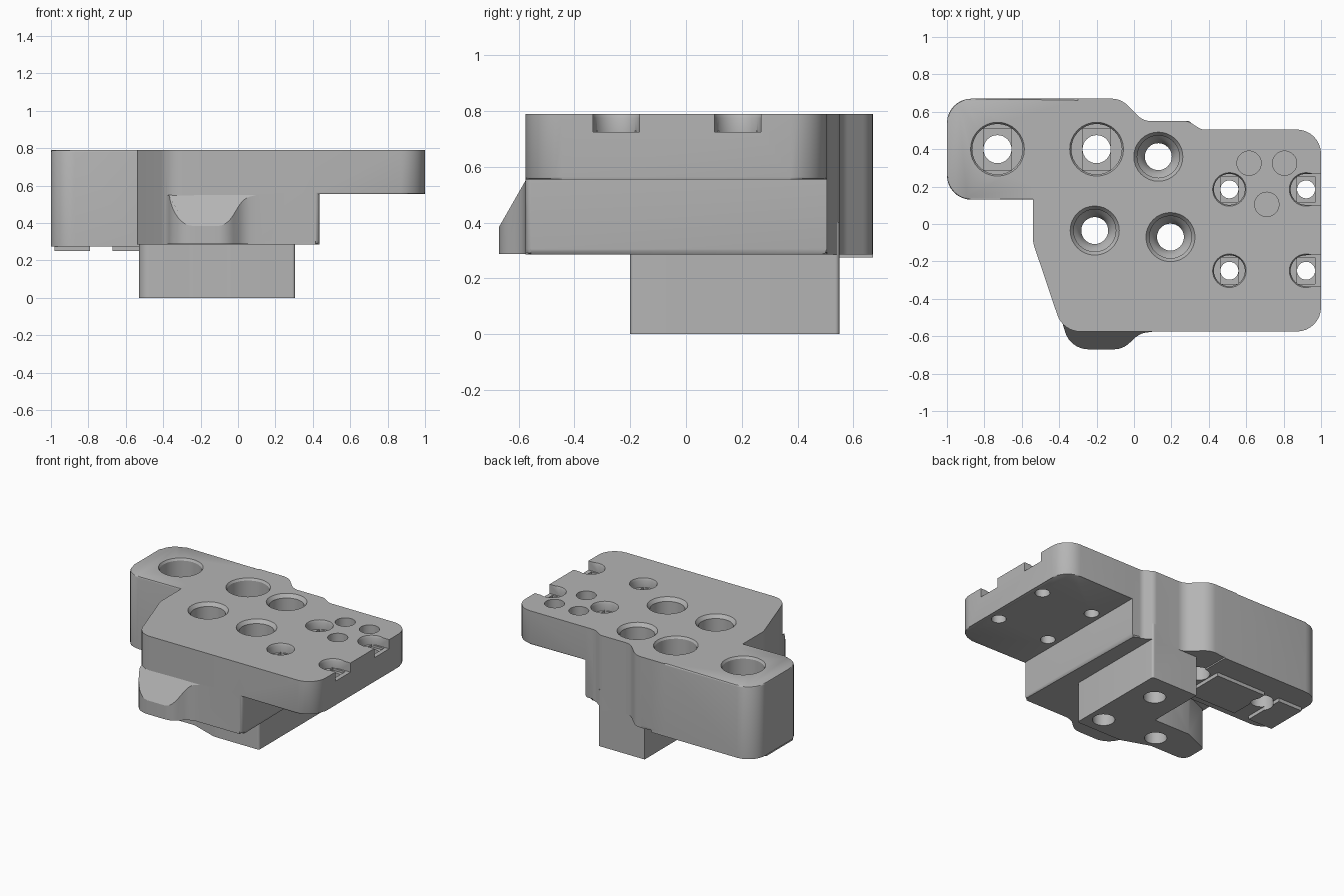
import bpy, bmesh, math
from mathutils import Vector

cube = bpy.data.objects.get("Cube")
if cube:
    bpy.data.objects.remove(cube, do_unlink=True)

grey = bpy.data.materials.new("plain_grey")
grey.use_nodes = True
colour = (0.46, 0.46, 0.46, 1)
grey.diffuse_color = colour
grey.node_tree.nodes["Principled BSDF"].inputs["Base Color"].default_value = colour
TOP = 0.79


def rounded(corners, steps=8):
    """Outline from (x, y, radius) corners, each replaced by an arc."""
    pts = []
    for i, (x, y, r) in enumerate(corners):
        p = Vector((x, y))
        if r == 0:
            pts.append(p)
            continue
        a = (Vector(corners[i - 1][:2]) - p).normalized()
        b = (Vector(corners[(i + 1) % len(corners)][:2]) - p).normalized()
        half = a.angle(b) / 2
        centre = p + (a + b).normalized() * r / math.sin(half)
        start = p + a * r / math.tan(half) - centre
        end = p + b * r / math.tan(half) - centre
        sweep = math.pi - 2 * half
        for k in range(steps + 1):
            t = k / steps
            pts.append(centre + (start * math.sin((1 - t) * sweep)
                                 + end * math.sin(t * sweep)) / math.sin(sweep))
    return pts


def finish(name, bm):
    bmesh.ops.recalc_face_normals(bm, faces=bm.faces[:])
    mesh = bpy.data.meshes.new(name)
    bm.to_mesh(mesh)
    bm.free()
    mesh.materials.append(grey)
    ob = bpy.data.objects.new(name, mesh)
    bpy.context.collection.objects.link(ob)
    return ob


def prism(name, outline, low, high, bevel=0, bevel_z=None, slope=None):
    bm = bmesh.new()
    rings = [[bm.verts.new((p[0], p[1], z)) for p in outline] for z in (low, high)]
    n = len(outline)
    bm.faces.new(rings[0])
    bm.faces.new(rings[1])
    for i in range(n):
        j = (i + 1) % n
        bm.faces.new((rings[0][i], rings[0][j], rings[1][j], rings[1][i]))
    if slope:
        for v in rings[1]:
            v.co.z = slope(v.co.y)
    if bevel:
        rim = [e for e in bm.edges if all(abs(v.co.z - bevel_z) < 1e-4 for v in e.verts)]
        bmesh.ops.bevel(bm, geom=rim, offset=bevel, segments=2, profile=0.5, affect='EDGES')
    return finish(name, bm)


def box(name, x0, x1, y0, y1, z0, z1):
    return prism(name, [(x0, y0), (x1, y0), (x1, y1), (x0, y1)], z0, z1)


def bore(x, y, profile, n=32):
    """Turned cutter; profile runs from bottom to top as (radius, z)."""
    bm = bmesh.new()
    rings = [[bm.verts.new((x + r * math.cos(2 * math.pi * k / n),
                            y + r * math.sin(2 * math.pi * k / n), z))
              for k in range(n)] for r, z in profile]
    bm.faces.new(rings[0])
    bm.faces.new(rings[-1])
    for lo, hi in zip(rings, rings[1:]):
        for k in range(n):
            j = (k + 1) % n
            bm.faces.new((lo[k], lo[j], hi[j], hi[k]))
    return finish("bore_cutter", bm)


# Main body with stepped back edge and slanted front corner
body = prism("mount_block", rounded([
    (-0.54, 0.2, 0), (-0.54, -0.1, 0.15), (-0.38, -0.575, 0.13), (0.435, -0.575, 0.02),
    (0.435, 0.505, 0), (0.36, 0.505, 0.06), (0.29, 0.55, 0.06), (0.05, 0.55, 0.1),
    (-0.07, 0.67, 0.12), (-0.3, 0.67, 0), (-0.3, 0.2, 0)]), 0.285, TOP, 0.02, 0.285)

# Overhanging plate, side arm and pedestal
plate = prism("overhang_plate", rounded([
    (0.3, -0.575, 0), (1, -0.575, 0.13), (1, 0.505, 0.13), (0.3, 0.505, 0)]),
    0.555, TOP, 0.008, 0.555)
arm = prism("side_arm", rounded([
    (-1, 0.13, 0.13), (-0.2, 0.13, 0), (-0.2, 0.67, 0), (-1, 0.67, 0.13)]),
    0.275, TOP, 0.01, TOP)
pedestal = prism("pedestal", rounded([
    (0.305, -0.2, 0.015), (0.305, 0.55, 0.015), (-0.06, 0.55, 0), (-0.06, 0.14, 0),
    (-0.34, 0.14, 0), (-0.53, 0.06, 0.03), (-0.53, -0.13, 0.06), (-0.25, -0.13, 0.1),
    (-0.05, -0.2, 0.1)]), 0, 0.4)

# Bulge on the front with a sloping top
bulge = prism("front_bulge", rounded([
    (0.1, -0.5, 0), (-0.41, -0.44, 0), (-0.34, -0.67, 0.13), (-0.06, -0.67, 0.12),
    (0.03, -0.585, 0.12), (0.12, -0.573, 0)]), 0.287, 0.56,
    slope=lambda y: 0.56 - 1.75 * max(0, -0.57 - y))

# Thin pads under the arm
pads = [box("arm_pad", a, b, 0.2, 0.5, 0.25, 0.3) for a, b in ((-0.98, -0.79), (-0.67, -0.28))]

cutters = []
# Deep arm holes, each with a bridging slot below the floor
for x in (-0.73, -0.2):
    cutters.append(bore(x, 0.4, [(0.075, 0.2), (0.075, 0.43), (0.135, 0.43),
                                 (0.135, 0.775), (0.147, TOP + 0.005)]))
    cutters.append(box("slot_cutter", x - 0.075, x + 0.075, 0.29, 0.51, 0.41, 0.44))

# Stepped, tapering holes through the pedestal
for x, y in ((0.13, 0.36), (-0.21, -0.035), (0.195, -0.07)):
    cutters.append(bore(x, y, [(0.072, -0.05), (0.072, 0.38), (0.095, 0.42),
                               (0.113, 0.44), (0.113, 0.765), (0.135, TOP + 0.005)]))

# Plate screw holes, outer ones open to the end
for y in (0.185, -0.25):
    for x in (0.51, 0.92):
        cutters.append(bore(x, y, [(0.048, 0.5), (0.048, 0.725), (0.083, 0.725),
                                   (0.083, 0.775), (0.092, TOP + 0.005)]))
        cutters.append(box("slot_cutter", x - 0.048, x + 0.048, y - 0.07, y + 0.07, 0.71, 0.73))
    cutters.append(box("end_slot_cutter", 0.92, 1.05, y - 0.083, y + 0.083, 0.725, 0.85))

# Three plain pockets
for x, y in ((0.615, 0.325), (0.805, 0.325), (0.71, 0.105)):
    cutters.append(bore(x, y, [(0.065, 0.69), (0.065, TOP + 0.01)]))

# Join the solids, then cut the holes
joined = [plate, arm, pedestal, bulge] + pads
for tool in joined + cutters:
    mod = body.modifiers.new(tool.name, 'BOOLEAN')
    mod.object = tool
    mod.solver = 'EXACT'
    mod.operation = 'UNION' if tool in joined else 'DIFFERENCE'
    tool.hide_render = True
bpy.context.view_layer.update()
result = bpy.data.meshes.new_from_object(body.evaluated_get(bpy.context.evaluated_depsgraph_get()))
body.modifiers.clear()
body.data = result
for tool in joined + cutters:
    bpy.data.objects.remove(tool, do_unlink=True)
body.data.materials.clear()
body.data.materials.append(grey)

bpy.ops.object.select_all(action='DESELECT')
body.select_set(True)
bpy.context.view_layer.objects.active = body
bpy.ops.object.shade_smooth_by_angle(angle=math.radians(30))
